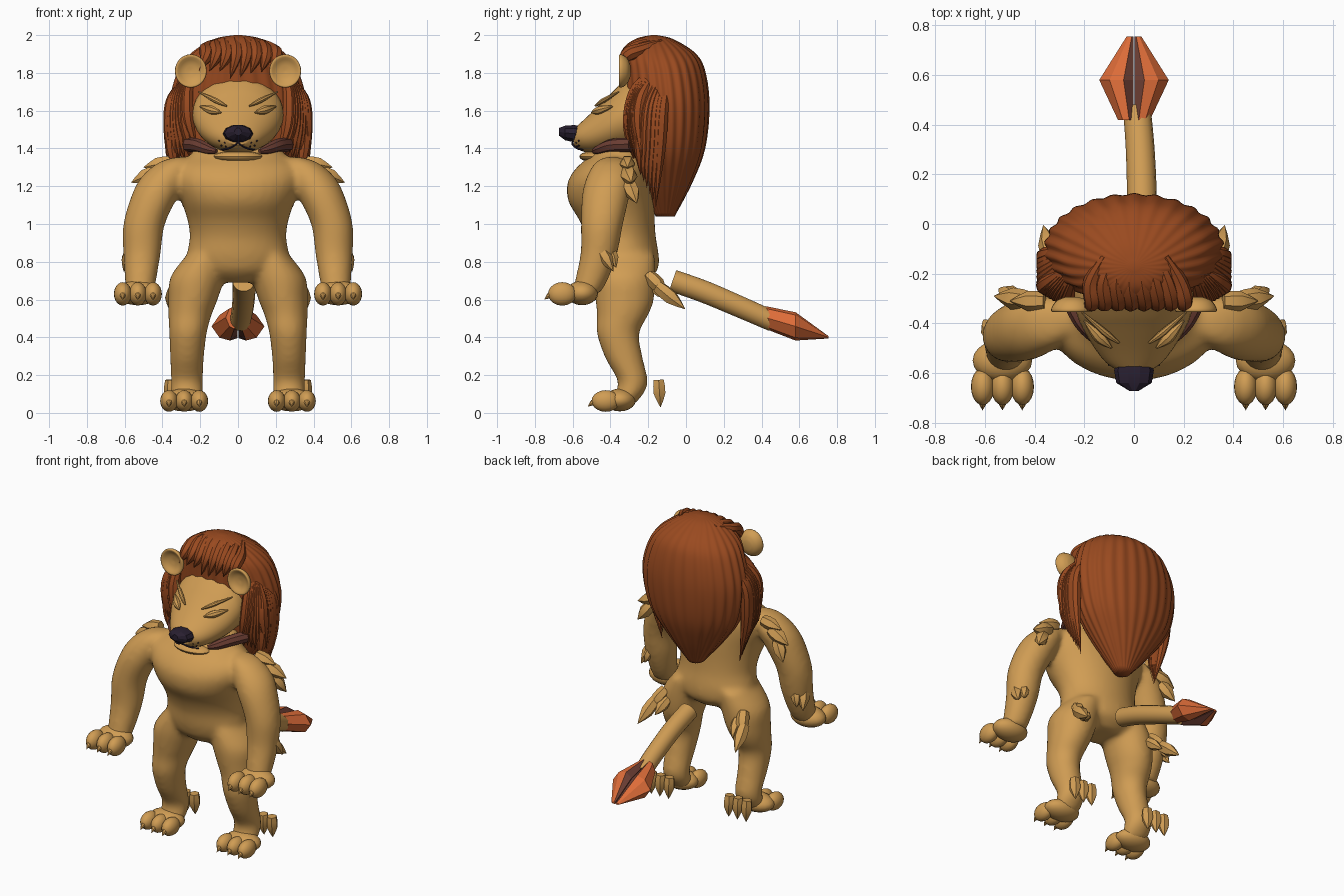
import bpy, bmesh, math, random
from mathutils import Vector, Matrix

random.seed(4)
if "Cube" in bpy.data.objects:
    bpy.data.objects.remove(bpy.data.objects["Cube"])


def material(name, r, g, b):
    m = bpy.data.materials.new(name)
    m.use_nodes = True
    m.diffuse_color = (r, g, b, 1)
    m.node_tree.nodes["Principled BSDF"].inputs["Base Color"].default_value = (r, g, b, 1)
    return m


TAN = material("tan fur", .63, .335, .088)
RUST = material("rust mane", .32, .068, .014)
ORANGE = material("orange tuft", .72, .15, .04)
BROWN = material("dark brown", .15, .048, .033)
BLACK = material("nose black", .022, .014, .03)


def spline(pts, steps):
    """Catmull-Rom through tuples of any length."""
    if steps < 2:
        return pts
    out = []
    for i in range(len(pts) - 1):
        p0, p1, p2 = pts[max(i - 1, 0)], pts[i], pts[i + 1]
        p3 = pts[min(i + 2, len(pts) - 1)]
        for k in range(steps):
            t = k / steps
            out.append(tuple(b + t * (c - a) / 2 + t * t * (a - 2.5 * b + 2 * c - d / 2)
                             + t ** 3 * (1.5 * (b - c) + (d - a) / 2)
                             for a, b, c, d in zip(p0, p1, p2, p3)))
    return out + [pts[-1]]


def loft(bm, rings, plane="XY", n=32, steps=4, flutes=0):
    """Rings are (x, y, z, half width, half depth) lying in the given plane."""
    loops = []
    for x, y, z, a, b in spline(rings, steps):
        loop = []
        for i in range(n):
            th = math.tau * i / n
            f = 1 - .018 * (1 - math.cos(flutes * th + 2 * z))
            u, v = a * f * math.cos(th), b * f * math.sin(th)
            loop.append(bm.verts.new((x + u, y + v, z) if plane == "XY" else (x + u, y, z + v)))
        loops.append(loop)
    for lo, hi in zip(loops, loops[1:]):
        for i in range(n):
            j = (i + 1) % n
            bm.faces.new((lo[i], lo[j], hi[j], hi[i]))
    bm.faces.new(loops[0])
    bm.faces.new(loops[-1])


def ball(bm, c, r, seg=20):
    bmesh.ops.create_uvsphere(bm, u_segments=seg, v_segments=seg // 2, radius=1,
                              matrix=Matrix.Translation(c) @ Matrix.Diagonal((*r, 1)))


def add(name, me, mats, angle):
    ob = bpy.data.objects.new(name, me)
    bpy.context.collection.objects.link(ob)
    for m in mats:
        me.materials.append(m)
    for p in me.polygons:
        p.use_smooth = True
    me.set_sharp_from_angle(angle=math.radians(angle))
    return ob


def finish(bm, name, *mats, angle=40):
    bmesh.ops.recalc_face_normals(bm, faces=bm.faces)
    me = bpy.data.meshes.new(name)
    bm.to_mesh(me)
    bm.free()
    return add(name, me, mats, angle)


def bake(ob):
    """Evaluated mesh of a curve or modified object."""
    bpy.context.view_layer.update()
    return bpy.data.meshes.new_from_object(ob.evaluated_get(bpy.context.evaluated_depsgraph_get()))


def strands(name, paths, mat, res=2, steps=5, angle=40):
    """Tapered tubes; each point is (x, y, z, radius)."""
    cu = bpy.data.curves.new(name, "CURVE")
    cu.dimensions, cu.bevel_depth, cu.bevel_resolution = "3D", 1, res
    cu.use_fill_caps = True
    for path in paths:
        pts = spline(path, steps)
        sp = cu.splines.new("POLY")
        sp.points.add(len(pts) - 1)
        for p, q in zip(sp.points, pts):
            p.co, p.radius = (*q[:3], 1), max(q[3], .001)
    tmp = bpy.data.objects.new("temp", cu)
    bpy.context.collection.objects.link(tmp)
    me = bake(tmp)
    bpy.data.objects.remove(tmp)
    me.materials.clear()
    return add(name, me, [mat], angle)


def leaf(base, tip, r):
    """Blunt-based pointed tuft of fur."""
    b, t = Vector(base), Vector(tip)
    return [(*b.lerp(t, k), r * f) for k, f in ((0, .85), (.5, 1), (1, 0))]


# Body: torso, arms and legs fused into one skin
bm = bmesh.new()
loft(bm, [(0, -.32, .69, .12, .1), (0, -.32, .75, .24, .17), (0, -.33, .83, .275, .19),
          (0, -.345, .93, .262, .19), (0, -.365, 1.02, .275, .205), (0, -.395, 1.12, .31, .235),
          (0, -.4, 1.22, .35, .235), (0, -.38, 1.3, .35, .205), (0, -.355, 1.36, .27, .16),
          (0, -.32, 1.44, .2, .13)])
for s in (1, -1):
    loft(bm, [(s * .3, -.39, 1.355, .03, .04), (s * .335, -.395, 1.325, .09, .09),
              (s * .39, -.405, 1.25, .125, .125), (s * .44, -.425, 1.15, .128, .13),
              (s * .497, -.445, 1, .113, .115), (s * .508, -.46, .85, .102, .1),
              (s * .515, -.495, .72, .087, .09), (s * .52, -.53, .63, .075, .075)])
    loft(bm, [(s * .17, -.32, .84, .1, .16), (s * .215, -.325, .72, .145, .167),
              (s * .238, -.325, .6, .132, .157), (s * .254, -.335, .52, .116, .138),
              (s * .265, -.36, .42, .1, .113), (s * .27, -.328, .29, .09, .1),
              (s * .27, -.282, .17, .085, .08), (s * .27, -.3, .1, .085, .075),
              (s * .27, -.33, .04, .07, .05)])
body = finish(bm, "body_source", TAN)
rm = body.modifiers.new("fuse", "REMESH")
rm.mode, rm.voxel_size = "VOXEL", .016
sm = body.modifiers.new("soften", "SMOOTH")
sm.factor, sm.iterations = .5, 10
skin = bake(body)
bpy.data.objects.remove(body)
skin.materials.clear()
add("body", skin, [TAN], 80)

# Head and chin
bm = bmesh.new()
loft(bm, [(0, -.1, 1.6, .18, .17), (0, -.2, 1.59, .24, .2), (0, -.3, 1.58, .25, .2),
          (0, -.36, 1.555, .24, .18), (0, -.42, 1.522, .215, .152), (0, -.5, 1.482, .165, .112),
          (0, -.56, 1.462, .115, .075), (0, -.595, 1.46, .06, .045)], "XZ")
ball(bm, (0, -.485, 1.357), (.13, .08, .03))
finish(bm, "head", TAN)

# Nose
bm = bmesh.new()
loft(bm, [(0, -.55, 1.475, .07, .045), (0, -.59, 1.478, .083, .05),
          (0, -.64, 1.482, .074, .042), (0, -.672, 1.488, .02, .022)], "XZ", 10, 1)
finish(bm, "nose", BLACK, angle=20)

# Dark lips running back round the jaw, mouth lines and whisker dots
strands("lips", [[(s * x, y, z, r) for x, y, z, r in
                  ((.115, -.49, 1.385, .012), (.155, -.455, 1.395, .028),
                   (.21, -.39, 1.415, .036), (.26, -.29, 1.42, .038))] for s in (1, -1)], BROWN)
strands("mouth_lines", [[(0, -.6, 1.44, .004), (s * .012, -.6, 1.42, .005),
                         (s * .05, -.575, 1.4, .005), (s * .09, -.545, 1.392, .004)]
                        for s in (1, -1)], BLACK)
bm = bmesh.new()
for s in (1, -1):
    for x, y, z in ((.07, -.58, 1.43), (.088, -.567, 1.415), (.1, -.567, 1.44), (.065, -.577, 1.41)):
        ball(bm, (s * x, y, z), (.005, .005, .005), seg=8)
finish(bm, "whisker_dots", BLACK)

for s, side in ((1, "left"), (-1, "right")):
    # Dished ear
    bm = bmesh.new()
    loft(bm, [(s * .25, y, 1.81, r, r * 1.05) for y, r in
              ((-.295, .03), (-.31, .065), (-.34, .086), (-.355, .08), (-.335, .045), (-.328, .004))],
         "XZ", 28, 3)
    finish(bm, side + "_ear", TAN, angle=60)

    # Closed eyelid and slanted brow
    strands(side + "_eye", [[(s * .09, -.5, 1.59, .004), (s * .14, -.455, 1.603, .024),
                             (s * .2, -.39, 1.622, .004)],
                            [(s * .06, -.48, 1.625, .005), (s * .12, -.435, 1.655, .014),
                             (s * .21, -.355, 1.7, .004)]], TAN)

    # Paws: palm, three toes with claws
    for part, cx, cy, cz, toe, top in (("hand", .53, -.55, .635, -.655, .065),
                                       ("foot", .285, -.35, .068, -.425, .06)):
        bm = bmesh.new()
        ball(bm, (s * cx, cy, cz), (.12, .085, top))
        claws = []
        for k in (-1, 0, 1):
            x = s * (cx + k * .08)
            ball(bm, (x, toe, cz - .005), (.047, .075, top - .003))
            claws.append([(x, toe - .05, cz - .005, .018), (x, toe - .07, cz - .015, .015),
                          (x, toe - .095, cz - .035, 0)])
        finish(bm, side + "_" + part, TAN)
        strands(side + "_" + part + "_claws", claws, TAN)

    # Pointed fur tufts on shoulder, elbow, hip and heel
    groups = {
        "shoulder": [((.36, -.31, 1.33), (.5, -.31, 1.3), .04),
                     ((.42, -.31, 1.28), (.565, -.29, 1.22), .044),
                     ((.47, -.305, 1.22), (.545, -.26, 1.11), .04)],
        "elbow": [((.565, -.455, .87), (.605, -.385, .75), .036),
                  ((.54, -.4, .86), (.57, -.37, .77), .03)],
        "hip": [((.29, -.2, .73), (.345, -.1, .63), .04),
                ((.33, -.15, .67), (.365, -.005, .55), .04),
                ((.26, -.18, .68), (.29, -.08, .6), .034)],
        "heel": [((x, -.145, .175), (x, -.135, .03), .036) for x in (.225, .29, .355)]}
    for spot, items in groups.items():
        strands(side + "_" + spot + "_tufts",
                [leaf((s * b[0], *b[1:]), (s * t[0], *t[1:]), r) for b, t, r in items],
                TAN, res=1, steps=2, angle=30)

    # Mane locks framing the face, then longer ones behind
    locks = []
    for i in range(8):
        t = i / 7
        j = random.uniform(-.02, .02)
        locks.append([(s * (.24 + .03 * t), -.2 + .02 * t, 1.8 - .03 * t, .015),
                      (s * (.27 + .07 * t), -.275 + .04 * t, 1.69 - .02 * t, .034),
                      (s * (.265 + .095 * t), -.3 + .05 * t, 1.53 + j, .036),
                      (s * (.21 + .17 * t), -.285 + .05 * t, 1.36 - .02 * t + j, .001)])
    for i in range(6):
        t = i / 5
        locks.append([(s * .27, -.15 + .05 * t, 1.78 - .05 * t, .015),
                      (s * .35, -.225 + .1 * t, 1.62, .034), (s * .35, -.24 + .1 * t, 1.4, .034),
                      (s * (.32 - .03 * t), -.24 + .08 * t, 1.26 - .17 * t, .001)])
    strands(side + "_mane_locks", locks, RUST)

# Main fluted mane
bm = bmesh.new()
loft(bm, [(0, -.17, 2, .02, .015), (0, -.165, 1.978, .13, .1), (0, -.14, 1.9, .255, .195),
          (0, -.115, 1.8, .325, .22), (0, -.1, 1.62, .365, .225), (0, -.103, 1.4, .325, .205),
          (0, -.11, 1.22, .205, .145), (0, -.11, 1.04, .05, .05)], n=144, flutes=26, steps=6)
finish(bm, "mane", RUST, angle=70)

# Fringe over the forehead
fringe = []
for i in range(8):
    x = (i - 3.4) * .05
    drop = random.uniform(-.03, .03)
    fringe.append([(x * .7, -.13, 1.965, .015), (x, -.23, 1.958 - x * x, .034),
                   (x * 1.05 + .012, -.315, 1.89, .036), (x * 1.1 - .02, -.335, 1.79 + drop, .001)])
strands("fringe", fringe, RUST)

# Tail
strands("tail", [[(.03, -.07, .7, .06), (.032, .1, .64, .06),
                  (.025, .3, .555, .058), (.012, .46, .485, .056)]], TAN, res=5)

# Tail tuft: two faceted lobes, brown where they face each other
bm = bmesh.new()
for s in (1, -1):
    rows = []
    for y, z, w, h in ((.42, .505, .065, .06), (.58, .458, .14, .075), (.755, .4, .03, .006)):
        profile = ((w, 0), (w * .7, h * .8), (w * .3, h), (.002, h * .6),
                   (.002, -h * .6), (w * .3, -h), (w * .7, -h * .8))
        rows.append([bm.verts.new((s * u, y, z + v)) for u, v in profile])
    for lo, hi in zip(rows, rows[1:]):
        for i in range(7):
            j = (i + 1) % 7
            f = bm.faces.new((lo[i], lo[j], hi[j], hi[i]))
            f.material_index = int(i in (2, 3, 4))
    bm.faces.new(rows[0])
    bm.faces.new(rows[-1])
finish(bm, "tail_tuft", ORANGE, BROWN, angle=10)
